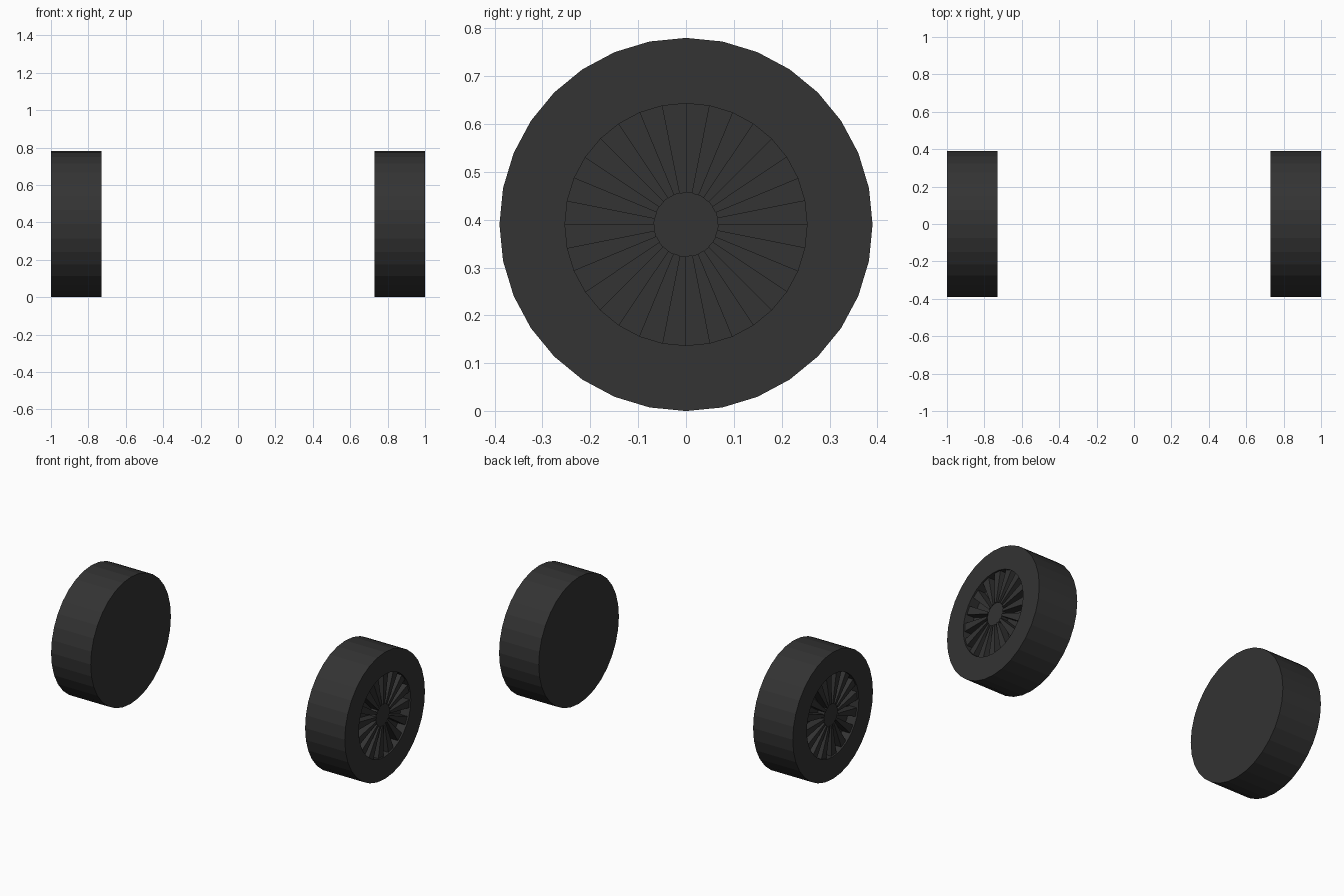
import bpy, bmesh
from math import sin, cos, tau

cube = bpy.data.objects.get("Cube")
if cube:
    bpy.data.objects.remove(cube)

RADIUS, RIM, HUB = 0.39, 0.253, 0.067
INNER, OUTER, FLOOR = 0.73, 1.0, 0.94
SEGMENTS = 32

rubber = bpy.data.materials.new("dark_rubber")
rubber.use_nodes = True
colour = (0.033, 0.033, 0.033, 1)
rubber.diffuse_color = colour
bsdf = rubber.node_tree.nodes["Principled BSDF"]
bsdf.inputs["Base Color"].default_value = colour
bsdf.inputs["Roughness"].default_value = 0.8


def point(side, x, radius, step):
    angle = tau * step / SEGMENTS
    return (side * x, radius * sin(angle), RADIUS + radius * cos(angle))


def finish(bm, name):
    bmesh.ops.recalc_face_normals(bm, faces=bm.faces)
    mesh = bpy.data.meshes.new(name)
    bm.to_mesh(mesh)
    bm.free()
    mesh.materials.append(rubber)
    bpy.context.collection.objects.link(bpy.data.objects.new(name, mesh))


def lathe(name, side, profile):
    """Closed solid turned about the axle, from (x, radius) pairs."""
    bm = bmesh.new()
    rings = [[bm.verts.new(point(side, x, r, i)) for i in range(SEGMENTS)]
             for x, r in profile]
    for a, b in zip(rings, rings[1:]):
        for i in range(SEGMENTS):
            j = (i + 1) % SEGMENTS
            bm.faces.new((a[i], a[j], b[j], b[i]))
    bm.faces.new(rings[0])
    bm.faces.new(rings[-1])
    finish(bm, name)


def spokes(name, side, back, front):
    """Wedges filling every second segment between hub and rim."""
    bm = bmesh.new()
    for i in range(0, SEGMENTS, 2):
        corners = ((HUB, i), (RIM, i), (RIM, i + 1), (HUB, i + 1))
        low = [bm.verts.new(point(side, back, r, s)) for r, s in corners]
        high = [bm.verts.new(point(side, front, r, s)) for r, s in corners]
        bm.faces.new(high)
        for k in range(4):
            n = (k + 1) % 4
            bm.faces.new((low[k], low[n], high[n], high[k]))
        bm.faces.new(low)
    finish(bm, name)


for label, side in (("left", 1), ("right", -1)):
    # Tyre with a plain inner face and a recessed outer dish
    lathe(label + "_tyre", side, ((INNER, RADIUS), (OUTER, RADIUS),
                                  (OUTER, RIM), (FLOOR, RIM)))
    # Hub cap and radial spokes standing in the dish
    lathe(label + "_hub", side, ((FLOOR, HUB), (OUTER - 0.015, HUB)))
    spokes(label + "_spokes", side, FLOOR, OUTER - 0.01)
